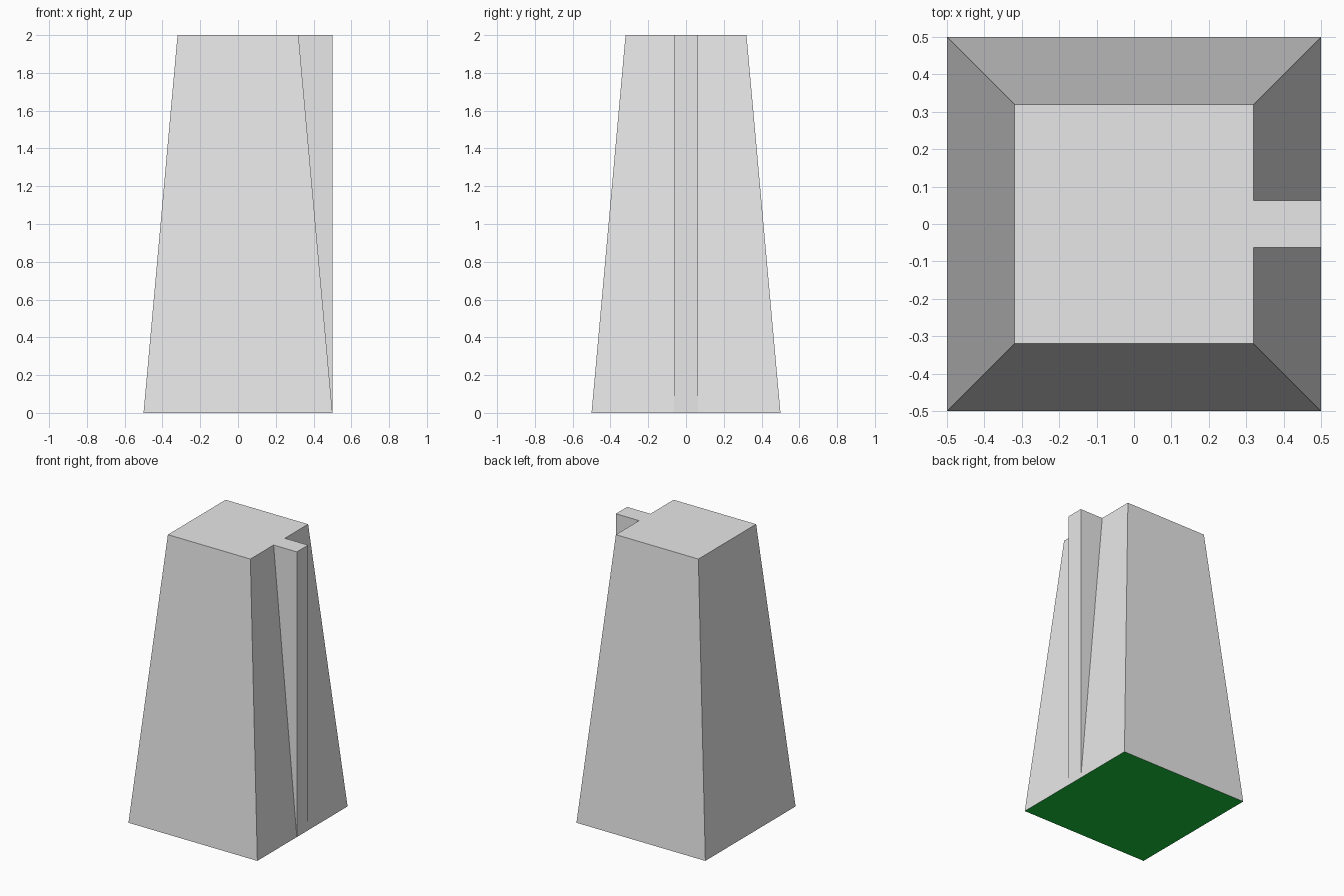
import bpy, bmesh
from mathutils import Vector

if "Cube" in bpy.data.objects:
    bpy.data.objects.remove(bpy.data.objects["Cube"])


def material(name, rgb):
    m = bpy.data.materials.new(name)
    m.diffuse_color = (*rgb, 1)
    m.use_nodes = True
    m.node_tree.nodes["Principled BSDF"].inputs["Base Color"].default_value = m.diffuse_color
    return m


grey = material("light_grey", (0.8, 0.8, 0.8))
green = material("green", (0.01, 0.56, 0.045))


def add_object(name, bm, mats):
    mesh = bpy.data.meshes.new(name)
    bm.to_mesh(mesh)
    bm.free()
    for m in mats:
        mesh.materials.append(m)
    ob = bpy.data.objects.new(name, mesh)
    bpy.context.collection.objects.link(ob)
    return ob


BASE, TOP, HEIGHT, FIN = 0.5, 0.32, 2.0, 0.0625

# Tapered body: a box with its top narrowed, green underside
bm = bmesh.new()
bmesh.ops.create_cube(bm, size=1)
for v in bm.verts:
    half = TOP if v.co.z > 0 else BASE
    v.co = (half * (1 if v.co.x > 0 else -1),
            half * (1 if v.co.y > 0 else -1),
            HEIGHT if v.co.z > 0 else 0)
bm.normal_update()
for f in bm.faces:
    f.material_index = 1 if f.normal.z < -0.5 else 0
add_object("tapered_body", bm, [grey, green])

# Upright fin filling the slope on the right side, open where it meets the body
bm = bmesh.new()
profile = [(BASE, 0), (BASE, HEIGHT), (TOP, HEIGHT)]
front = [bm.verts.new((x, -FIN, z)) for x, z in profile]
back = [bm.verts.new((x, FIN, z)) for x, z in profile]
bm.faces.new(front)
bm.faces.new(back[::-1])
for i in range(2):
    bm.faces.new((front[i], back[i], back[i + 1], front[i + 1]))
bm.normal_update()
# Point every face outward
for f in bm.faces:
    if f.normal.dot(f.calc_center_median() - Vector((0.44, 0, 1.4))) < 0:
        f.normal_flip()
add_object("side_fin", bm, [grey])
